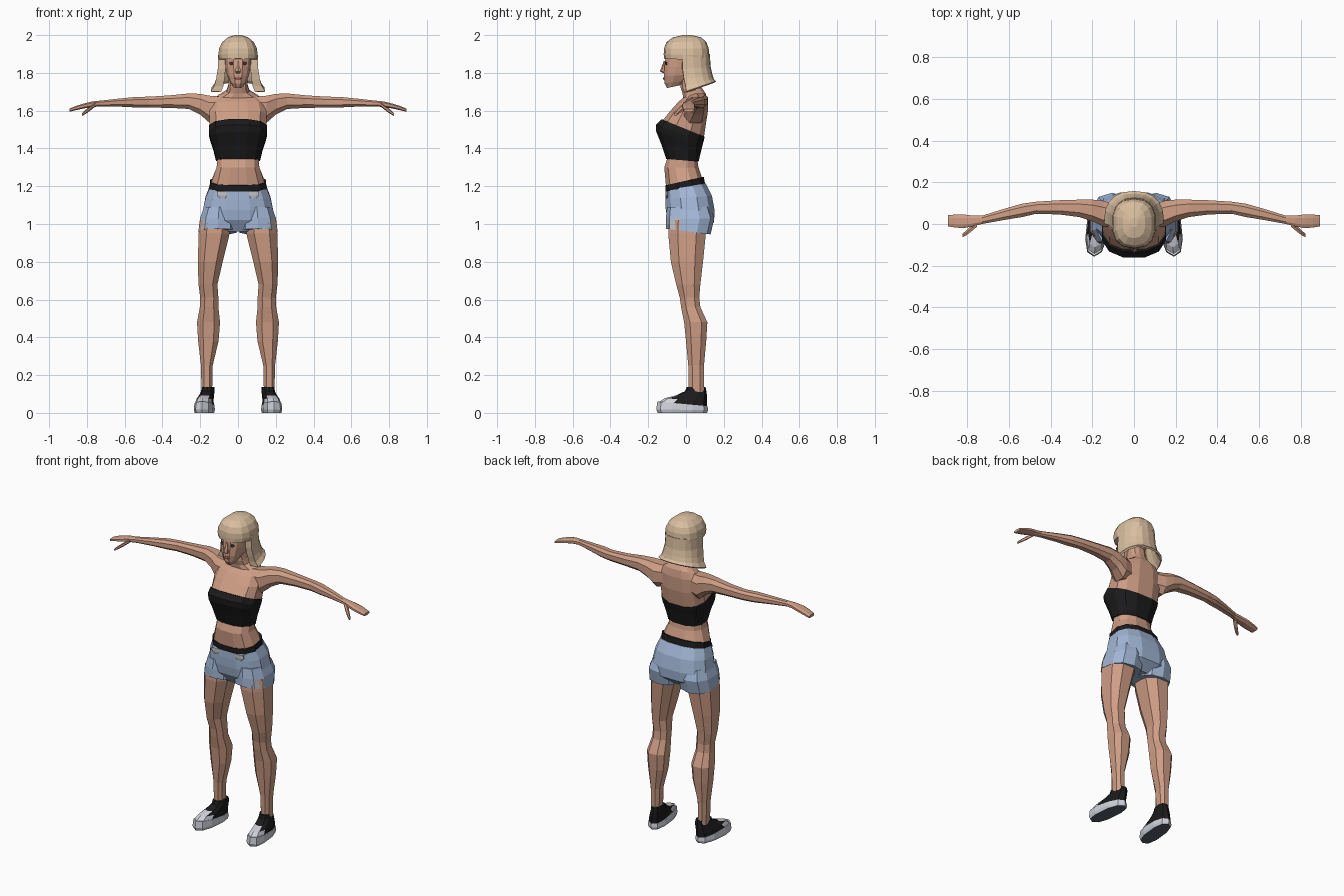
import bpy, bmesh, math
from mathutils import Vector

def mat(name, r, g, b):
    m = bpy.data.materials.new(name)
    m.diffuse_color = (r, g, b, 1)
    return m

SKIN = mat("skin", 0.62, 0.34, 0.235)
HAIR = mat("blond hair", 0.70, 0.52, 0.35)
BLACK = mat("black cloth", 0.011, 0.011, 0.012)
DENIM = mat("denim blue", 0.36, 0.47, 0.67)
FADED = mat("faded denim", 0.50, 0.54, 0.57)
WHITE = mat("shoe white", 0.62, 0.64, 0.70)
SLATE = mat("sole slate", 0.09, 0.11, 0.15)
LIPS = mat("lips", 0.32, 0.11, 0.09)
EYES = mat("eyes", 0.06, 0.035, 0.03)

def unit_ring(n, p=0.8):
    """Boxy circle with flat sides to the front, scaled to fill -1..1."""
    pts = []
    for i in range(n):
        a = 2 * math.pi * (i + 0.5) / n
        c, s = math.cos(a), math.sin(a)
        pts.append((math.copysign(abs(c) ** p, c), math.copysign(abs(s) ** p, s)))
    k = max(abs(q[0]) for q in pts)
    h = max(abs(q[1]) for q in pts)
    return [(x / k, y / h) for x, y in pts]

def finish(name, rows, mats, rule=None, mirror=False, closed=True):
    """Skin rows of points into one flat-shaded object."""
    bm = bmesh.new()
    rows = [[bm.verts.new(p) for p in r] for r in rows]
    n = len(rows[0])
    for a, b in zip(rows, rows[1:]):
        for i in range(n if closed else n - 1):
            j = (i + 1) % n
            bm.faces.new((a[i], a[j], b[j], b[i]))
    if closed:
        bm.faces.new(rows[0])
        bm.faces.new(rows[-1])
    bmesh.ops.recalc_face_normals(bm, faces=bm.faces[:])
    if rule:
        for f in bm.faces:
            f.material_index = rule(f.calc_center_median(), f.normal)
    me = bpy.data.meshes.new(name)
    bm.to_mesh(me)
    bm.free()
    for m in mats:
        me.materials.append(m)
    ob = bpy.data.objects.new(name, me)
    bpy.context.collection.objects.link(ob)
    if mirror:
        ob.modifiers.new("mirror", "MIRROR")
    return ob

def stack(name, rings, mats, n=12, skew=0, **kw):
    """Upright loft; ring = half width, front y, back y, front z, back z, centre x."""
    rows = []
    for r in rings:
        hx, yf, yb, zf, zb = r[:5]
        cx = r[5] if len(r) > 5 else 0
        row = []
        for u, v in unit_ring(n):
            t = (v + 1) / 2
            y = yf + (yb - yf) * t
            row.append((cx + hx * u + skew * y, y, zf + (zb - zf) * t))
        rows.append(row)
    return finish(name, rows, mats, **kw)

def limb(name, rings, n=8):
    """Sideways loft; ring = x, y, z, half depth, half height."""
    rows = [[(x, y + ry * u, z + rz * v) for u, v in unit_ring(n)]
            for x, y, z, ry, rz in rings]
    return finish(name, rows, [SKIN], mirror=True)

# Torso and neck
stack("torso", [
    (.140, -.098, .088, 1.16, 1.20), (.142, -.106, .086, 1.20, 1.24),
    (.113, -.115, .066, 1.30, 1.30), (.110, -.098, .060, 1.35, 1.34),
    (.135, -.115, .078, 1.50, 1.42), (.149, -.122, .095, 1.55, 1.46),
    (.152, -.082, .110, 1.60, 1.56), (.140, -.042, .112, 1.645, 1.645),
    (.105, -.015, .105, 1.668, 1.69), (.060, -.018, .085, 1.69, 1.72),
    (.050, -.028, .070, 1.72, 1.75), (.050, -.030, .060, 1.78, 1.80)], [SKIN])

# Strapless top
stack("tube_top", [
    (.117, -.105, .067, 1.345, 1.33), (.130, -.130, .077, 1.42, 1.375),
    (.147, -.158, .087, 1.49, 1.415), (.154, -.160, .094, 1.525, 1.44),
    (.153, -.130, .099, 1.555, 1.462)], [BLACK])

# Arms, hands and thumbs
limb("arm", [
    (.09, .040, 1.610, .055, .065), (.15, .050, 1.607, .062, .072),
    (.20, .065, 1.634, .052, .055), (.26, .075, 1.650, .042, .041),
    (.36, .080, 1.648, .034, .033), (.47, .078, 1.645, .029, .029),
    (.54, .065, 1.645, .032, .028), (.62, .047, 1.643, .027, .022),
    (.73, .020, 1.638, .020, .015), (.77, .015, 1.634, .025, .015),
    (.82, .013, 1.624, .033, .013), (.86, .014, 1.613, .031, .011),
    (.893, .016, 1.602, .027, .008)])
limb("thumb", [
    (.755, .000, 1.632, .014, .010), (.785, -.024, 1.610, .015, .012),
    (.805, -.042, 1.595, .012, .011), (.825, -.056, 1.580, .008, .008)], n=6)

# Head, nose, eyes and lips
stack("head", [
    (.025, -.100, -.030, 1.720, 1.735), (.042, -.114, .020, 1.745, 1.765),
    (.058, -.117, .050, 1.785, 1.79), (.066, -.114, .080, 1.83, 1.83),
    (.070, -.110, .100, 1.87, 1.87), (.070, -.100, .100, 1.93, 1.93),
    (.040, -.060, .070, 1.97, 1.97)], [SKIN])
stack("nose", [
    (.009, -.118, -.10, 1.797, 1.797), (.014, -.138, -.10, 1.808, 1.803),
    (.007, -.118, -.10, 1.862, 1.862)], [SKIN], n=6)
stack("lips", [
    (.016, -.119, -.111, 1.762, 1.762), (.022, -.121, -.111, 1.770, 1.770),
    (.014, -.119, -.111, 1.779, 1.779)], [LIPS], n=8)
stack("eye", [
    (.009, -.109, -.101, 1.842, 1.842, .032), (.015, -.110, -.101, 1.850, 1.850, .032),
    (.013, -.110, -.101, 1.858, 1.858, .032)], [EYES], n=8, mirror=True)

# Hair: cap with fringe, then a flared curtain round the sides and back
stack("hair_cap", [
    (.100, -.117, .124, 1.875, 1.865), (.104, -.118, .124, 1.90, 1.89),
    (.100, -.116, .120, 1.93, 1.93), (.084, -.104, .108, 1.963, 1.963),
    (.054, -.068, .080, 1.988, 1.988), (.018, -.015, .030, 2.0, 2.0)], [HAIR], n=14)
rows = []
for hx, yf, yb, zf, zb in [
        (.100, -.014, .120, 1.90, 1.90), (.103, -.014, .125, 1.82, 1.83),
        (.112, -.006, .134, 1.765, 1.79), (.122, .002, .142, 1.73, 1.765),
        (.140, .004, .154, 1.70, 1.752)]:
    row = [(.64 * hx, yf, zf)]
    for i in range(11):
        a = math.pi * i / 10
        c, s = math.cos(a), math.sin(a) ** .8 if 0 < i < 10 else 0
        row.append((math.copysign(abs(c) ** .8, c) * hx,
                    yf + (yb - yf) * s, zf + (zb - zf) * s))
    row.append((-.64 * hx, yf, zf))
    rows.append(row)
hair = finish("hair_curtain", rows, [HAIR], closed=False)
sol = hair.modifiers.new("thickness", "SOLIDIFY")
sol.thickness, sol.offset = .012, 0

# Shorts with faded patches, and belt
stack("belt", [
    (.151, -.109, .102, 1.172, 1.208), (.147, -.109, .094, 1.205, 1.25)], [BLACK])
stack("shorts_hips", [
    (.11, -.060, .090, .960, .960), (.185, -.098, .148, 1.02, 1.01),
    (.186, -.107, .152, 1.075, 1.07), (.172, -.109, .137, 1.13, 1.15),
    (.150, -.108, .104, 1.18, 1.215)], [DENIM])
stack("shorts_leg", [
    (.080, -.100, .130, 1.09, 1.09, .100), (.096, -.107, .150, 1.03, 1.03, .105),
    (.101, -.106, .130, .975, .945, .108)], [DENIM, FADED], n=10, mirror=True,
    rule=lambda c, nr: int(c.x > .15 and c.y < .0 and c.z < 1.03 and abs(nr.z) < .8))
stack("faded_pocket", [
    (.018, -.106, -.098, 1.135, 1.135, .078), (.032, -.109, -.094, 1.15, 1.15, .080),
    (.030, -.109, -.094, 1.172, 1.175, .080)], [FADED], n=8, mirror=True)

# Legs
stack("leg", [
    (.080, -.090, .105, 1.02, 1.02, .122), (.082, -.094, .105, .95, .95, .126),
    (.066, -.080, .090, .80, .80, .147), (.050, -.052, .076, .68, .68, .159),
    (.048, -.033, .070, .61, .61, .152), (.049, -.026, .076, .56, .56, .153),
    (.061, -.010, .113, .48, .48, .156), (.054, .000, .107, .38, .38, .157),
    (.031, .012, .095, .25, .25, .165), (.028, .015, .095, .11, .11, .165)],
    [SKIN], n=8, mirror=True)

# Shoes: sole with slate underside, upper with white toe cap
stack("shoe_sole", [
    (.046, -.150, .112, 0, 0, .176), (.051, -.157, .117, .018, .015, .176),
    (.047, -.152, .114, .060, .036, .176)], [WHITE, SLATE], n=10, skew=-.10,
    mirror=True, rule=lambda c, nr: int(nr.z < -.9))
stack("shoe_upper", [
    (.046, -.148, .112, .055, .034, .176), (.041, -.112, .112, .078, .060, .175),
    (.037, -.055, .111, .092, .090, .170), (.033, -.005, .108, .115, .115, .165),
    (.032, .004, .104, .136, .136, .165)], [BLACK, WHITE], n=10, skew=-.10,
    mirror=True, rule=lambda c, nr: int(c.y < -.075))
